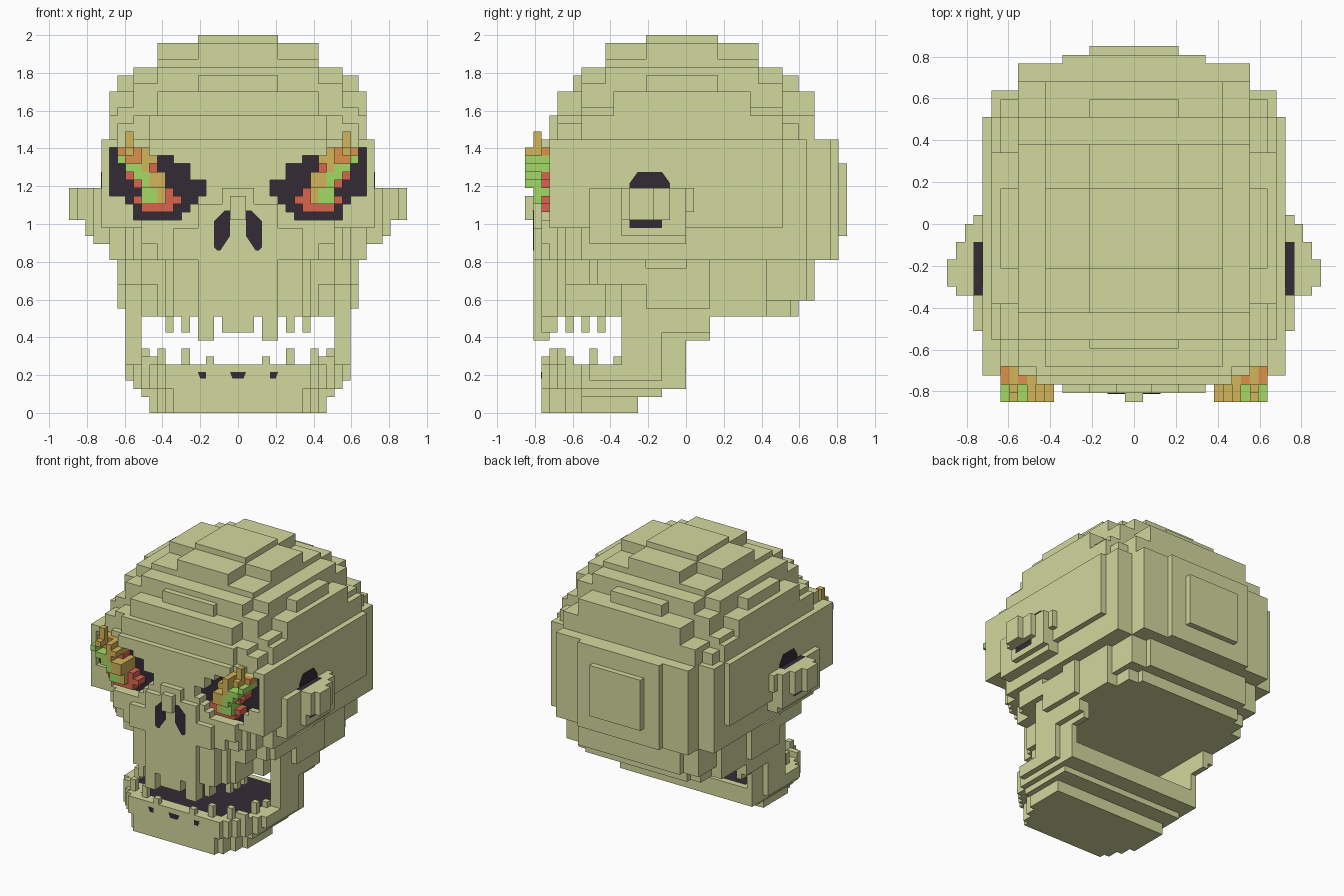
import bpy
import bmesh
from mathutils import Vector

UNIT = 2 / 47  # edge of one voxel

old = bpy.data.objects.get("Cube")
if old:
    bpy.data.objects.remove(old)


def material(name, red, green, blue):
    mat = bpy.data.materials.new(name)
    mat.use_nodes = True
    mat.diffuse_color = (red, green, blue, 1)
    mat.node_tree.nodes["Principled BSDF"].inputs["Base Color"].default_value = (red, green, blue, 1)
    return mat


bone_mat = material("bone", .65, .69, .34)
dark_mat = material("dark_cavity", .034, .024, .037)
flame_mats = {
    "Y": material("flame_yellow", .65, .46, .1),
    "O": material("flame_orange", .72, .29, .07),
    "R": material("flame_red", .7, .13, .08),
    "G": material("flame_green", .37, .7, .13),
}


def block(width, depth, height, inner=0):
    """Voxels of the +x half of a symmetric box."""
    return {(x, y, z) for x in range(inner, width)
            for y in range(*depth) for z in range(*height)}


def finish(name, bm, mat):
    mesh = bpy.data.meshes.new(name)
    bm.to_mesh(mesh)
    bm.free()
    mesh.materials.append(mat)
    obj = bpy.data.objects.new(name, mesh)
    bpy.context.collection.objects.link(obj)
    obj.modifiers.new("Mirror", "MIRROR")


def voxel_part(name, cells, mat):
    """Outer skin of a voxel set, merged into rectangles."""
    bm = bmesh.new()
    for axis in range(3):
        u, v = (axis + 1) % 3, (axis + 2) % 3

        def move(cell, along, by):
            out = list(cell)
            out[along] += by
            return tuple(out)

        for side in (0, 1):
            todo = set()
            for c in cells:
                n = move(c, axis, 2 * side - 1)
                if n not in cells and n[0] >= 0:
                    todo.add(c)
            for c in sorted(todo):
                if c not in todo:
                    continue
                w = h = 1
                while move(c, u, w) in todo:
                    w += 1
                while all(move(move(c, u, i), v, h) in todo for i in range(w)):
                    h += 1
                todo -= {move(move(c, u, i), v, j) for i in range(w) for j in range(h)}
                base = move(c, axis, side)
                ring = [base, move(base, u, w), move(move(base, u, w), v, h), move(base, v, h)]
                if not side:
                    ring.reverse()
                bm.faces.new([bm.verts.new(Vector(p) * UNIT) for p in ring])
    bmesh.ops.remove_doubles(bm, verts=bm.verts, dist=UNIT / 100)
    finish(name, bm, mat)


def plate(name, outline, place):
    """Thin dark prism; place maps (a, b, level) to voxel space."""
    bm = bmesh.new()
    face = bm.faces.new([bm.verts.new(place(a, b, 0) * UNIT) for a, b in outline])
    top = bmesh.ops.extrude_face_region(bm, geom=[face])["geom"]
    shift = (place(0, 0, .06) - place(0, 0, 0)) * UNIT
    bmesh.ops.translate(bm, vec=shift, verts=[g for g in top if isinstance(g, bmesh.types.BMVert)])
    bmesh.ops.recalc_face_normals(bm, faces=bm.faces)
    finish(name, bm, dark_mat)


# Cranium: stepped dome, side panels and back panels
skull = block(width=5, depth=(-5, 4), height=(30, 47))
skull |= block(width=10, depth=(-5, 4), height=(30, 46))
skull |= block(width=5, depth=(-10, 9), height=(30, 46))
skull |= block(width=10, depth=(-10, 9), height=(30, 44))
skull |= block(width=13, depth=(-10, 9), height=(30, 43))
skull |= block(width=10, depth=(-13, 12), height=(30, 43))
skull |= block(width=15, depth=(-5, 4), height=(30, 42))
skull |= block(width=5, depth=(-14, 14), height=(30, 42))
skull |= block(width=13, depth=(-13, 12), height=(30, 41))
skull |= block(width=16, depth=(-9, 8), height=(30, 40))
skull |= block(width=10, depth=(-16, 16), height=(30, 40))
skull |= block(width=15, depth=(-13, 12), height=(30, 38))
skull |= block(width=16, depth=(-13, 12), height=(30, 37))
skull |= block(width=13, depth=(-16, 16), height=(30, 37))
skull |= block(width=11, depth=(-17, 16), height=(30, 37))
skull |= block(width=15, depth=(-16, 14), height=(30, 36))
skull |= block(width=17, depth=(-17, 12), height=(23, 34))
skull |= block(width=16, depth=(-13, 15), height=(19, 34))
skull |= block(width=13, depth=(-16, 18), height=(19, 34))
skull |= block(width=8, depth=(-16, 19), height=(19, 34))
skull |= block(width=5, depth=(0, 20), height=(22, 31))

# Skull base and cheekbones
skull |= block(width=14, depth=(-8, 10), height=(12, 23))
skull |= block(width=12, depth=(-10, 13), height=(12, 20))
skull |= block(width=10, depth=(-12, 14), height=(12, 20))
skull |= block(width=13, depth=(0, 15), height=(14, 20))
skull |= block(width=10, depth=(0, 16), height=(14, 20))
skull |= block(width=12, depth=(-15, -7), height=(16, 20))
skull |= block(width=14, depth=(-12, -7), height=(16, 23))
skull |= block(width=15, depth=(-11, -5), height=(16, 23))
skull |= block(width=18, depth=(-12, 0), height=(21, 25))

# Muzzle: rounded in plan, wider under the eyes
for front, low_width, high_width in ((-19, 5, 8), (-18, 8, 10), (-17, 8, 12), (-16, 9, 13), (-15, 10, 14)):
    skull |= block(low_width, (front, -7), (12, 19))
    skull |= block(high_width, (front, -11), (19, 23))
skull |= block(width=12, depth=(-18, -16), height=(21, 24))
skull |= block(width=5, depth=(-19, -16), height=(22, 26))

# Brow steps and nose
for reach, top in ((2, 31), (4, 32), (8, 33), (11, 34)):
    skull |= block(width=reach, depth=(-18, -16), height=(24, top))
skull |= block(width=2, depth=(-19, -16), height=(24, 28))
skull |= block(width=1, depth=(-20, -16), height=(24, 27))

# Upper teeth: front row, then side row
for inner, outer, front, low in ((0, 2, -19, 10), (3, 5, -19, 9), (6, 7, -18, 10)):
    skull |= block(outer, (front, front + 2), (low, 12), inner)
for y in (-15, -13, -11):
    skull |= block(9, (y, y + 1), (10, 12), 8)

# Eye sockets cut into the face, with dark linings
sockets = set()
spans = ((7, 13), (6, 13), (5, 14), (4, 16), (4, 16), (6, 16), (6, 16), (8, 16), (15, 16))
for row, (inner, outer) in enumerate(spans):
    z = 24 + row
    skull -= block(outer, (-20, -15), (z, z + 1), inner)
    sockets |= block(outer, (-16, -15), (z, z + 1), inner)
skull -= block(width=15, depth=(-17, -16), height=(33, 34), inner=13)
voxel_part("eye_sockets", sockets, dark_mat)

# Flames in the sockets: rows from the top, columns from the outer side
rows = (".Y......", ".Y......", "OYOY....", "GOOYY...", ".GGYR...", ".RGGYY..",
        "..RGYY..", "...GGYR.", "..RGGYRR", "...RRRR.")
fronts = {"Y": -20, "G": -20, "O": -18, "R": -18}
for key, mat in flame_mats.items():
    cells = set()
    for r, row in enumerate(rows):
        for c, letter in enumerate(row):
            if letter == key:
                x, z = 14 - c, 34 - r
                tip = r < 2
                front = min(fronts[key] + (tip or r > 6), -18)
                cells |= block(x + 1, (front, front + 1 if tip else -16), (z, z + 1), x)
    voxel_part(mat.name, cells, mat)

# Jaw: chin rounded in plan, floor and rear branches
jaw = set()
for front, low_width, high_width in ((-18, 8, 9), (-17, 9, 10), (-16, 9, 11), (-15, 10, 12), (-13, 11, 13)):
    jaw |= block(low_width, (front, -6), (0, 6))
    jaw |= block(high_width, (front, -6), (3, 6))
jaw |= block(width=12, depth=(-13, -3), height=(2, 6))
jaw |= block(width=13, depth=(-13, 0), height=(3, 6))
jaw |= block(width=14, depth=(-12, -3), height=(4, 6))
jaw |= block(width=14, depth=(-8, -3), height=(4, 13), inner=12)
jaw |= block(width=13, depth=(-8, 0), height=(4, 13), inner=12)
jaw |= block(width=14, depth=(-5, 3), height=(10, 20), inner=12)
jaw |= block(width=13, depth=(-5, 3), height=(9, 13), inner=12)
jaw |= block(width=15, depth=(-5, 3), height=(13, 18), inner=12)
jaw |= block(width=15, depth=(0, 3), height=(13, 20), inner=12)

# Lower teeth: front row, then side row
for inner, outer, front, top in ((3, 4, -18, 7), (6, 7, -17, 8), (9, 10, -16, 8), (10, 12, -15, 7)):
    jaw |= block(outer, (front, front + 1), (6, top), inner)
for y, top in ((-12, 8), (-9, 7)):
    jaw |= block(12, (y, y + 1), (6, top), 11)
mouth = block(width=8, depth=(-16, -1), height=(5, 6))
mouth |= block(width=11, depth=(-13, -1), height=(5, 6))
voxel_part("jaw", jaw - mouth, bone_mat)
voxel_part("mouth_floor", mouth, dark_mat)

# Ears: stepped knobs around a dark hollow
ear = block(width=18, depth=(-12, 1), height=(25, 28), inner=17)
ear |= block(width=18, depth=(-10, 0), height=(22, 25), inner=17)
ear |= block(width=19, depth=(-8, 0), height=(22, 28), inner=17)
ear |= block(width=20, depth=(-8, -2), height=(24, 28), inner=17)
ear |= block(width=21, depth=(-7, -4), height=(24, 28), inner=17)
hollow = block(width=18, depth=(-8, -2), height=(24, 28), inner=17)
hollow |= block(width=19, depth=(-7, -3), height=(23, 24), inner=17)
voxel_part("skull", skull - hollow, bone_mat)
voxel_part("ears", ear - hollow, bone_mat)
voxel_part("ear_hollows", hollow, dark_mat)

# Dark ear arches, nostrils and chin spots
arch = [(-7, 28), (-2, 28), (-2, 28.6), (-3, 30), (-6, 30), (-7, 28.6)]
plate("ear_arches", arch, lambda a, b, level: Vector((17 + level, a, b)))
nostril = [(1, 22), (1, 25.2), (1.6, 25.2), (3, 23.8), (3, 20.6), (2.6, 20.2), (2.2, 20.2)]
plate("nostrils", nostril, lambda a, b, level: Vector((a, -19 - level, b)))
for name, inner, outer in (("chin_spot_middle", 0, 1), ("chin_spots_side", 4, 5)):
    spot = [(inner, 4.3), (outer - .3, 4.3), (outer, 5.1), (inner, 5.1)]
    plate(name, spot, lambda a, b, level: Vector((a, -18 - level, b)))
